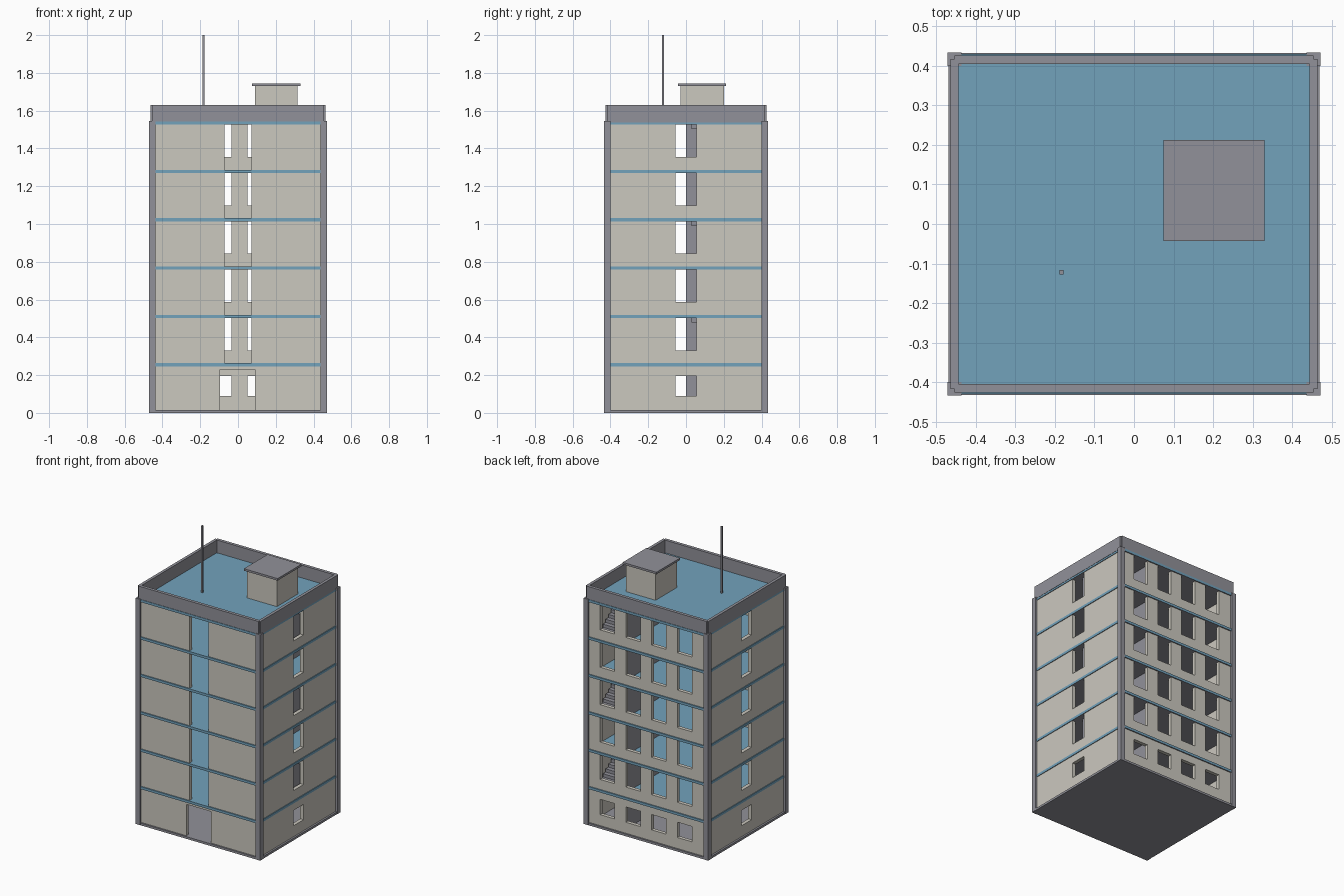
import bpy, bmesh
from mathutils import Matrix, Vector

if "Cube" in bpy.data.objects:
    bpy.data.objects.remove(bpy.data.objects["Cube"])


def material(name, rgb):
    m = bpy.data.materials.new(name)
    m.use_nodes = True
    m.diffuse_color = (*rgb, 1)
    m.node_tree.nodes["Principled BSDF"].inputs["Base Color"].default_value = (*rgb, 1)
    return m


CREAM = material("cream_plaster", (0.60, 0.58, 0.52))
GRAY = material("gray_concrete", (0.285, 0.285, 0.32))
BLUE = material("blue_slab", (0.17, 0.36, 0.50))

STOREY = 0.256
FLOORS = 6
TOP = STOREY * FLOORS
WX, WY, THICK = 0.445, 0.41, 0.025   # wall centre planes and thickness


def finish(name, bm, *mats):
    mesh = bpy.data.meshes.new(name)
    bm.to_mesh(mesh)
    bm.free()
    for m in mats:
        mesh.materials.append(m)
    ob = bpy.data.objects.new(name, mesh)
    bpy.context.scene.collection.objects.link(ob)
    return ob


def add_box(bm, x, y, z):
    lo, hi = Vector((x[0], y[0], z[0])), Vector((x[1], y[1], z[1]))
    mat = Matrix.Translation((lo + hi) / 2) @ Matrix.Diagonal((*(hi - lo), 1))
    bmesh.ops.create_cube(bm, size=1, matrix=mat)


def box(name, x, y, z, mat):
    bm = bmesh.new()
    add_box(bm, x, y, z)
    return finish(name, bm, mat)


def wall(name, half, z, holes, place):
    """Panel with rectangular holes (u0, u1, z0, z1), thickened evenly."""
    us = sorted({-half, half, *(u for h in holes for u in h[:2])})
    zs = sorted({*z, *(w for h in holes for w in h[2:])})
    bm = bmesh.new()
    for u0, u1 in zip(us, us[1:]):
        for z0, z1 in zip(zs, zs[1:]):
            cu, cz = (u0 + u1) / 2, (z0 + z1) / 2
            if any(h[0] < cu < h[1] and h[2] < cz < h[3] for h in holes):
                continue
            corners = ((u0, z0), (u1, z0), (u1, z1), (u0, z1))
            bm.faces.new([bm.verts.new(place(u, w)) for u, w in corners])
    bmesh.ops.remove_doubles(bm, verts=bm.verts, dist=1e-5)
    bmesh.ops.recalc_face_normals(bm, faces=bm.faces)
    ob = finish(name, bm, CREAM)
    mod = ob.modifiers.new("thickness", "SOLIDIFY")
    mod.thickness, mod.offset = THICK, 0


# Ground plate and floor slabs (blue on top and edges, concrete underneath)
box("ground_plate", (-0.47, 0.47), (-0.433, 0.433), (0, 0.015), GRAY)
for k in range(1, FLOORS + 1):
    bm = bmesh.new()
    add_box(bm, (-0.462, 0.462), (-0.43, 0.43), (STOREY * k - 0.01, STOREY * k + 0.007))
    bm.normal_update()
    for f in bm.faces:
        f.material_index = int(f.normal.z < -0.5)
    finish(f"floor_slab_{k}", bm, BLUE, GRAY)

# Storey walls with openings
BACK_WINDOWS = [0.007 + s * 0.195 for s in (-1.5, -0.5, 0.5, 1.5)]
for k in range(FLOORS):
    base = STOREY * k
    z0 = base + 0.007 if k else 0.015
    z1 = base + STOREY - 0.01
    sill, head = (base + 0.075, z1) if k else (0.09, 0.195)
    door = (-0.071, 0.071, z0, z1) if k else (-0.095, 0.09, z0, 0.23)
    side = [(-0.055, 0.055, sill, head)]
    back = [(c - 0.055, c + 0.055, sill, head) for c in BACK_WINDOWS]
    n = k + 1
    wall(f"front_wall_{n}", 0.44, (z0, z1), [door], lambda u, w: (u, -WY, w))
    wall(f"back_wall_{n}", 0.44, (z0, z1), back, lambda u, w: (u, WY, w))
    for label, s in (("left", 1), ("right", -1)):
        wall(f"{label}_wall_{n}", 0.405, (z0, z1), side, lambda u, w: (s * WX, u, w))

    # Stairwell partition, with a flight on every other storey
    box(f"stairwell_wall_{n}", (0.195, 0.21), (0, 0.395), (z0, z1), GRAY)
    if k % 2:
        bm = bmesh.new()
        steps = 11
        for i in range(steps):
            y = 0.33 - 0.03 * i
            add_box(bm, (0.24, 0.42), (y - 0.03, y), (z0, z0 + (z1 - z0) * (i + 1) / steps))
        finish(f"stairs_{n}", bm, GRAY)

# Corner columns
for sx in (-1, 1):
    for sy in (-1, 1):
        box("corner_column", sorted((sx * 0.437, sx * 0.472)),
            sorted((sy * 0.4, sy * 0.434)), (0, TOP + 0.01), GRAY)

# Roof parapet, notched at the corners
P0, P1 = TOP + 0.002, 1.63
for s in (-1, 1):
    box("parapet_long", (-0.455, 0.455), sorted((s * 0.405, s * 0.427)), (P0, P1), GRAY)
    box("parapet_short", sorted((s * 0.444, s * 0.464)), (-0.418, 0.418), (P0, P1), GRAY)

# Rooftop hut and mast
box("roof_hut", (0.09, 0.315), (-0.03, 0.2), (TOP, 1.732), CREAM)
box("roof_hut_cap", (0.075, 0.33), (-0.043, 0.213), (1.73, 1.744), GRAY)
box("mast", (-0.189, -0.178), (-0.128, -0.117), (TOP, 2.0), GRAY)
